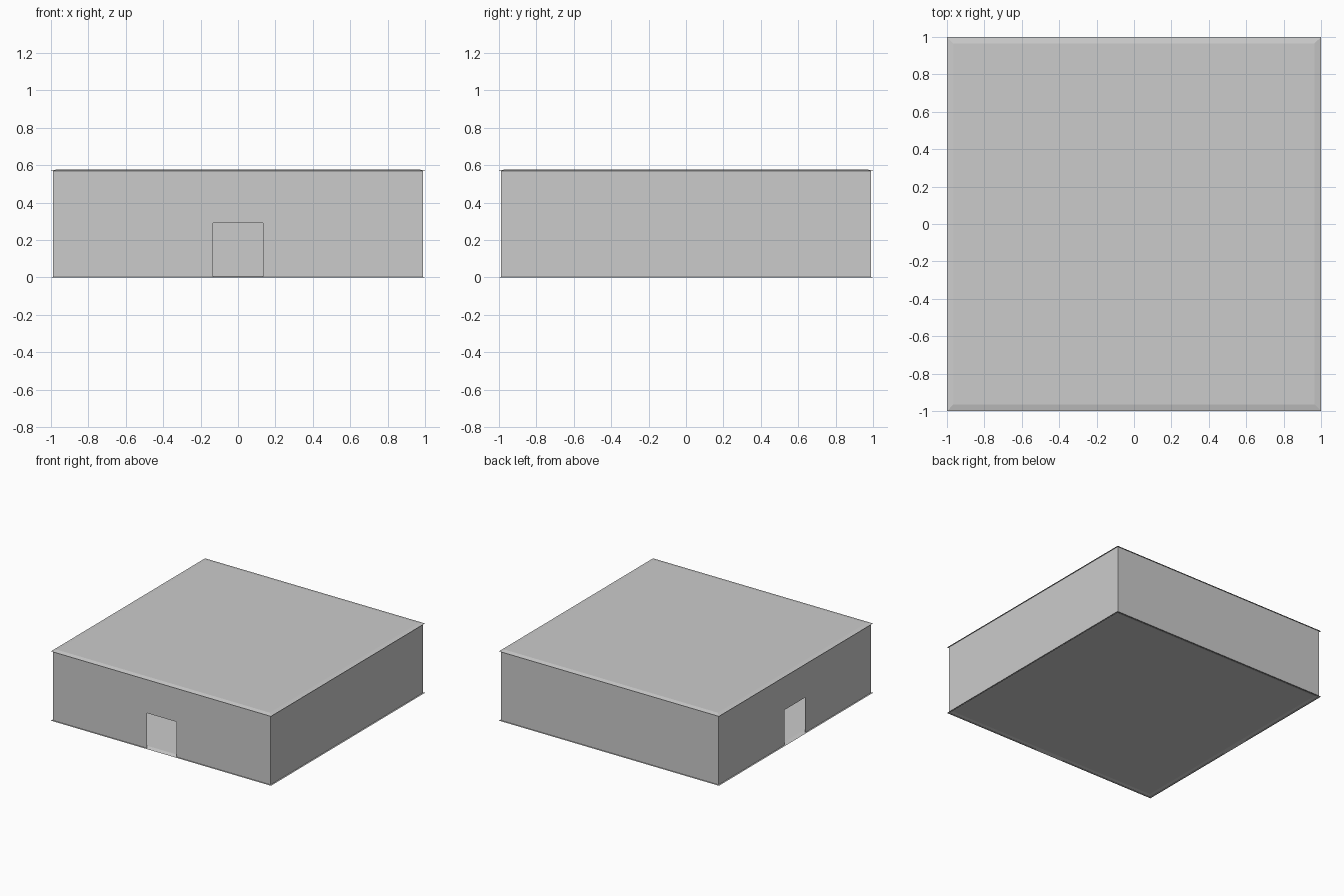
import bpy

if "Cube" in bpy.data.objects:
    bpy.data.objects.remove(bpy.data.objects["Cube"])

WALL, TOP = 0.99, 0.57          # wall half width, wall height
DOOR_W, DOOR_H = 0.133, 0.29    # doorway half width, height


def make_mesh(name, verts, faces):
    mesh = bpy.data.meshes.new(name)
    mesh.from_pydata(verts, [], faces)
    obj = bpy.data.objects.new(name, mesh)
    bpy.context.collection.objects.link(obj)
    return obj


def sheet(name, z, rise=0.008):
    # thin square sheet with a slightly raised inner panel
    corners = [(-1, -1), (1, -1), (1, 1), (-1, 1)]
    verts = [(x, y, z) for x, y in corners]
    verts += [(x * 0.965, y * 0.965, z + rise) for x, y in corners]
    faces = [(4, 5, 6, 7)]
    faces += [(i, (i + 1) % 4, 4 + (i + 1) % 4, 4 + i) for i in range(4)]
    return make_mesh(name, verts, faces)


def wall(name, quarter_turns, doorway=False):
    # front-facing wall profile, turned into place about z
    w, d = WALL, DOOR_W
    if doorway:
        profile = [(-w, 0), (-d, 0), (-d, DOOR_H), (d, DOOR_H),
                   (d, 0), (w, 0), (w, TOP), (-w, TOP)]
        faces = [(0, 1, 2, 7), (2, 3, 6, 7), (3, 4, 5, 6)]
    else:
        profile = [(-w, 0), (w, 0), (w, TOP), (-w, TOP)]
        faces = [(0, 1, 2, 3)]
    verts = []
    for x, z in profile:
        px, py = x, -w
        for _ in range(quarter_turns):
            px, py = -py, px
        verts.append((px, py, z))
    return make_mesh(name, verts, faces)


# floor and roof sheets
sheet("floor", 0)
sheet("roof", TOP)

# four walls, with doorways at the front and left
wall("front_wall", 0, doorway=True)
wall("right_wall", 1)
wall("back_wall", 2)
wall("left_wall", 3, doorway=True)
